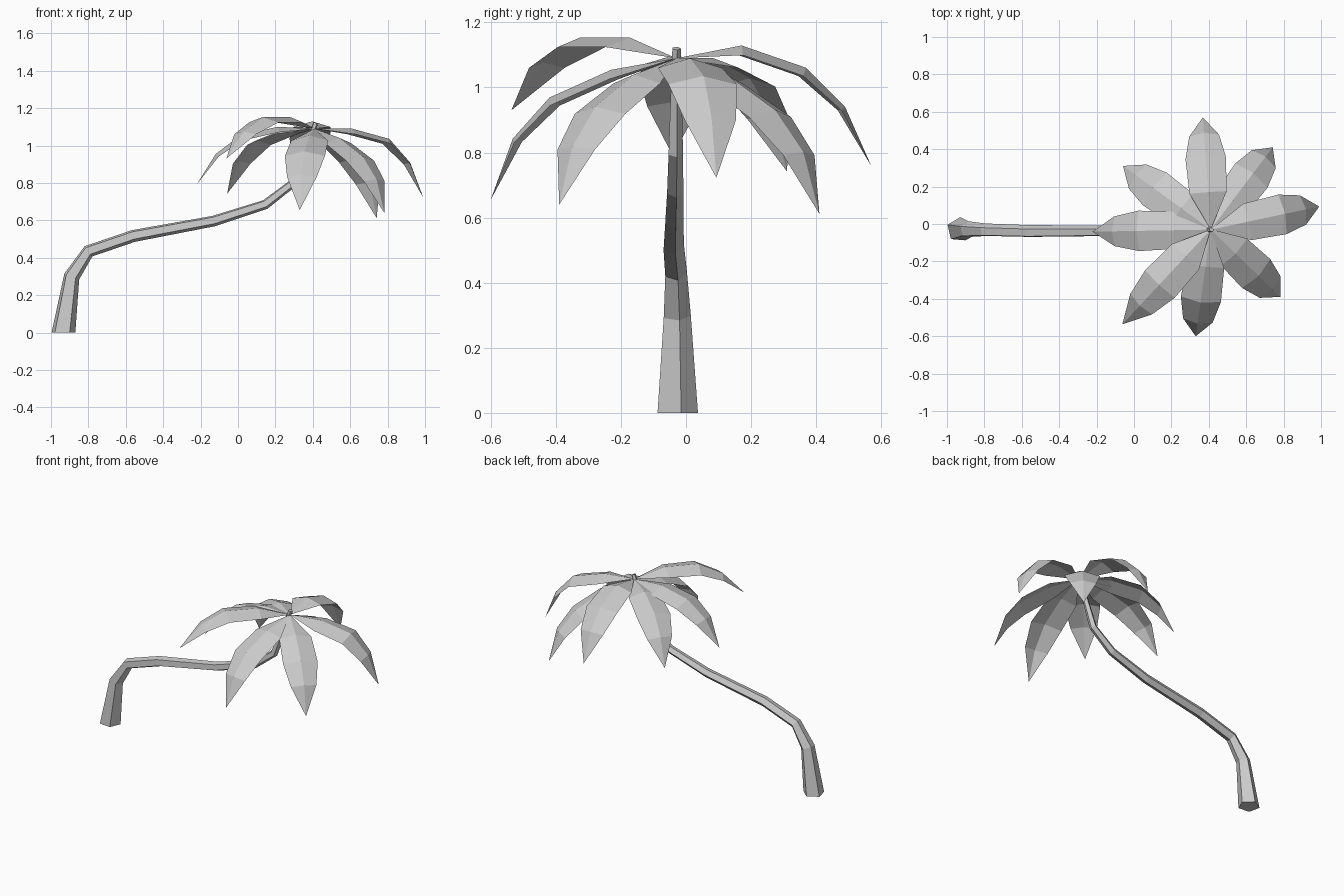
import bpy, bmesh
from math import sin, cos, radians, tau
from mathutils import Vector

cube = bpy.data.objects.get("Cube")
if cube:
    bpy.data.objects.remove(cube)

grey = bpy.data.materials.new("plain grey")
grey.use_nodes = True
grey.diffuse_color = (0.6, 0.6, 0.6, 1)
grey.node_tree.nodes["Principled BSDF"].inputs["Base Color"].default_value = (0.6, 0.6, 0.6, 1)


def finish(bm, name):
    mesh = bpy.data.meshes.new(name)
    bm.to_mesh(mesh)
    bm.free()
    mesh.materials.append(grey)
    obj = bpy.data.objects.new(name, mesh)
    bpy.context.collection.objects.link(obj)
    return obj


def make_trunk(path, radii, sides=5, turn=radians(13)):
    """Tapered tube whose rings are mitred along a bent path."""
    bm = bmesh.new()
    points = [Vector(p) for p in path]
    up = Vector((0, 0, 1))
    rings = []
    for i, (point, radius) in enumerate(zip(points, radii)):
        before = (point - points[i - 1]).normalized() if i else up
        after = (points[i + 1] - point).normalized() if i + 1 < len(points) else before
        tangent = (before + after).normalized() if i else up
        tilt = up.rotation_difference(tangent)
        ring = []
        for k in range(sides):
            a = turn + tau * k / sides
            ring.append(bm.verts.new(point + tilt @ Vector((radius * cos(a), radius * sin(a), 0))))
        rings.append(ring)
    for low, high in zip(rings, rings[1:]):
        for k in range(sides):
            n = (k + 1) % sides
            bm.faces.new((low[k], low[n], high[n], high[k]))
    bm.faces.new(rings[0][::-1])
    bm.faces.new(rings[-1])
    return finish(bm, "trunk")


def make_frond(name, heading, pitches, scale):
    """Drooping leaf folded along its rib, pointed at both ends."""
    bm = bmesh.new()
    a = radians(heading)
    out = Vector((cos(a), sin(a), 0))
    side = Vector((-sin(a), cos(a), 0))
    up = Vector((0, 0, 1))
    point = CROWN.copy()
    root = bm.verts.new(point)
    rows = []
    for i, (step, pitch) in enumerate(zip(STEPS, pitches)):
        p = radians(pitch)
        point = point + (out * cos(p) + up * sin(p)) * step * scale
        if i == len(STEPS) - 1:
            tip = bm.verts.new(point)
            break
        # the fold hangs at right angles to the averaged slope
        m = radians((pitch + pitches[i + 1]) / 2)
        drop = (out * sin(m) - up * cos(m)) * FOLDS[i]
        rows.append([bm.verts.new(point + side * WIDTHS[i] + drop),
                     bm.verts.new(point),
                     bm.verts.new(point - side * WIDTHS[i] + drop)])
    for k in range(2):
        bm.faces.new((root, rows[0][k + 1], rows[0][k]))
        for near, far in zip(rows, rows[1:]):
            bm.faces.new((near[k], near[k + 1], far[k + 1], far[k]))
        bm.faces.new((rows[-1][k], rows[-1][k + 1], tip))
    return finish(bm, name)


# Leaning trunk
make_trunk(
    [(-0.935, -0.03, 0), (-0.89, -0.03, 0.30), (-0.80, -0.033, 0.435),
     (-0.56, -0.04, 0.517), (-0.13, -0.038, 0.597), (0.145, -0.035, 0.685),
     (0.295, -0.033, 0.80), (0.415, -0.03, 1.12)],
    [0.067, 0.045, 0.036, 0.034, 0.03, 0.027, 0.024, 0.014])

# Crown of fronds: heading, slope of each segment, size
CROWN = Vector((0.41, -0.03, 1.09))
STEPS = (0.205, 0.21, 0.17, 0.2)
WIDTHS = (0.1, 0.108, 0.08)
FOLDS = (0.03, 0.03, 0.02)
FRONDS = {
    "left_frond": (12, (0, -15, -48, -69), 1),
    "back_left_frond": (53, (-15, -30, -50, -72), 1),
    "back_frond": (94, (11, -19, -45, -66), 1),
    "back_right_frond": (144, (0, -18, -45, -65), 0.95),
    "right_frond": (181, (3, -13, -37, -58), 0.97),
    "front_right_frond": (227, (18, 0, -27, -47), 1),
    "front_frond": (262, (-10, -24, -48, -70), 1),
    "front_left_frond": (-44, (-15, -30, -50, -72), 0.94),
}
for name, settings in FRONDS.items():
    make_frond(name, *settings)
